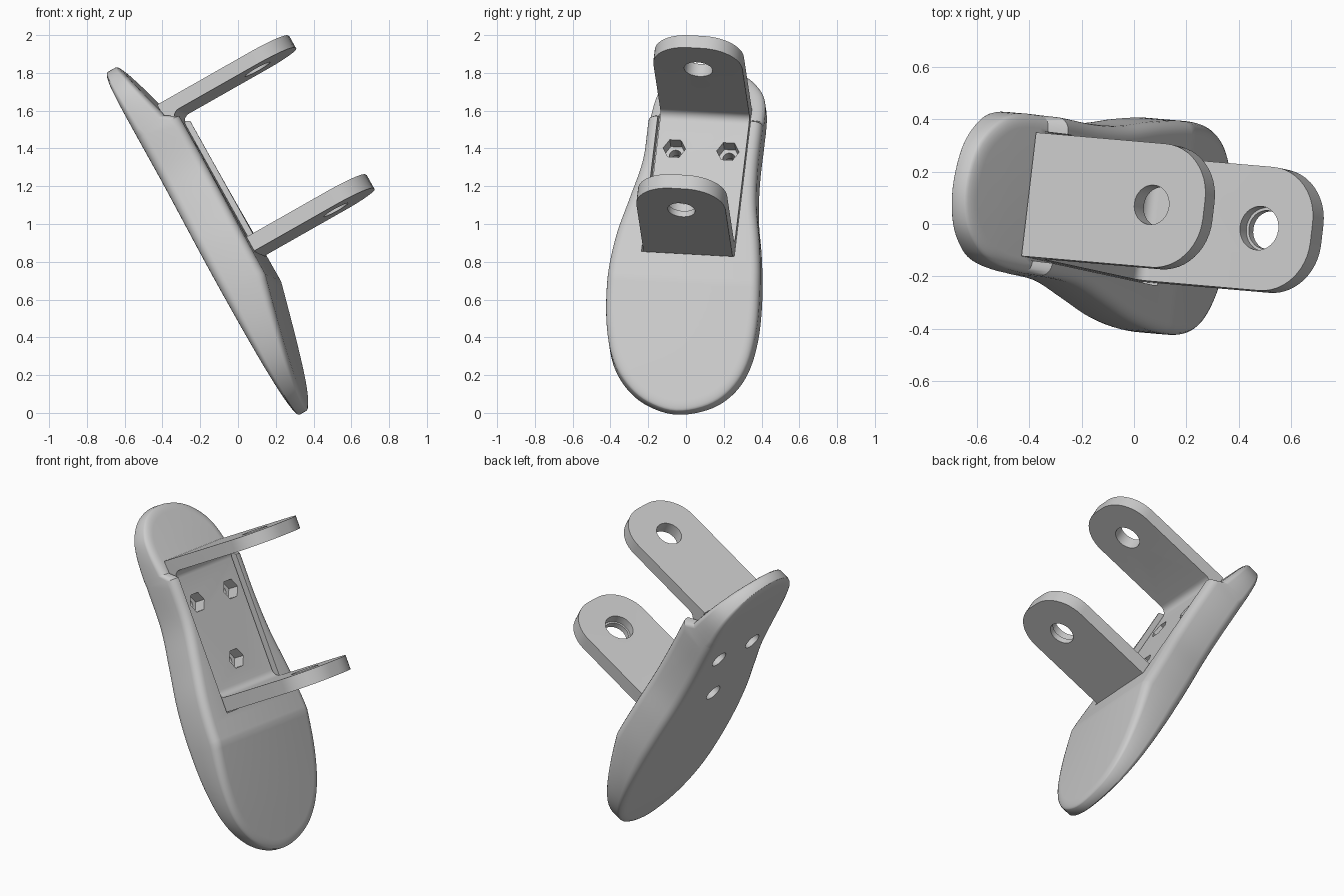
import bpy, bmesh, math
from mathutils import Matrix, Vector

if "Cube" in bpy.data.objects:
    bpy.data.objects.remove(bpy.data.objects["Cube"])

# Tilted frame: x runs heel to toe, y across the foot, z out of the instep
normal = Vector((0.867, -0.075, 0.492)).normalized()
along = Vector((0.488, -0.105, -0.866))
along = (along - normal * along.dot(normal)).normalized()
across = normal.cross(along)
TILT = Matrix((along, across, normal)).transposed().to_4x4()

grey = bpy.data.materials.new("light_grey")
grey.use_nodes = True
grey.diffuse_color = (0.6, 0.6, 0.6, 1)
grey.node_tree.nodes["Principled BSDF"].inputs["Base Color"].default_value = (0.6, 0.6, 0.6, 1)


def make_object(name, bm):
    bmesh.ops.recalc_face_normals(bm, faces=bm.faces[:])
    mesh = bpy.data.meshes.new(name)
    bm.to_mesh(mesh)
    bm.free()
    mesh.materials.append(grey)
    obj = bpy.data.objects.new(name, mesh)
    bpy.context.collection.objects.link(obj)
    return obj


def cut(target, bm):
    """Subtract a shape from the target, then drop the cutter."""
    cutter = make_object("cutter", bm)
    cutter.hide_render = True
    mod = target.modifiers.new("cut", 'BOOLEAN')
    mod.operation = 'DIFFERENCE'
    mod.solver = 'EXACT'
    mod.object = cutter
    bpy.context.view_layer.objects.active = target
    bpy.ops.object.modifier_apply(modifier=mod.name)
    bpy.data.objects.remove(cutter)


def box(lo, hi):
    bm = bmesh.new()
    bmesh.ops.create_cube(bm, size=1)
    for v in bm.verts:
        v.co = [l if c < 0 else h for c, l, h in zip(v.co, lo, hi)]
    return bm


def rod(axis, start, end, a, b, radius, sides=32):
    """Cylinder along x at (y, z) = (a, b), or along z at (x, y) = (a, b)."""
    bm = bmesh.new()
    bmesh.ops.create_cone(bm, cap_ends=True, segments=sides, radius1=radius,
                          radius2=radius, depth=end - start)
    mid = (start + end) / 2
    if axis == 'x':
        bm.transform(Matrix.Translation((mid, a, b)) @ Matrix.Rotation(math.pi / 2, 4, 'Y'))
    else:
        turn = math.pi / 6 if sides == 6 else 0
        bm.transform(Matrix.Translation((a, b, mid)) @ Matrix.Rotation(turn, 4, 'Z'))
        if sides == 6:  # a hexagon corner points along the foot
            bmesh.ops.rotate(bm, verts=bm.verts[:], cent=(a, b, mid),
                             matrix=Matrix.Rotation(math.pi / 6, 3, 'Z'))
    return bm


# ---- Foot: outline stations (x, left edge, right edge) ----
SOLE, INSTEP, ROUND = 0.265, 0.515, 0.05
heel, toe = Vector((-1.915, -0.04)), Vector((0.17, -0.01))
stations = [(-1.88, -0.18, 0.12), (-1.79, -0.27, 0.225), (-1.68, -0.308, 0.275),
            (-1.5, -0.322, 0.287), (-1.25, -0.327, 0.288), (-1.02, -0.372, 0.305),
            (-0.79, -0.42, 0.345), (-0.55, -0.44, 0.374), (-0.3, -0.425, 0.378),
            (-0.1, -0.375, 0.345), (0.04, -0.285, 0.27), (0.13, -0.165, 0.155)]
ctrl = ([heel] + [Vector((x, l)) for x, l, r in stations] + [toe]
        + [Vector((x, r)) for x, l, r in reversed(stations)])


def smooth_loop(pts, steps):
    out, n = [], len(pts)
    for i in range(n):
        p0, p1, p2, p3 = (pts[(i + k - 1) % n] for k in range(4))
        for s in range(steps):
            t = s / steps
            out.append(0.5 * (2 * p1 + (p2 - p0) * t + (2 * p0 - 5 * p1 + 4 * p2 - p3) * t * t
                              + (3 * p1 - p0 - 3 * p2 + p3) * t ** 3))
    return out


def top_height(x):
    prof = [(-1.92, 0.345), (-1.54, 0.45), (-1.5, INSTEP), (-0.53, INSTEP), (0.17, 0.335)]
    for (x0, z0), (x1, z1) in zip(prof, prof[1:]):
        if x <= x1:
            return z0 + (z1 - z0) * (x - x0) / (x1 - x0)
    return prof[-1][1]


outline = smooth_loop(ctrl, 5)
count = len(outline)
bm = bmesh.new()
rings = []
arc = [math.pi / 2 * k / 5 for k in range(6)]
levels = [(ROUND * (1 - math.sin(a)), SOLE + ROUND * (1 - math.cos(a))) for a in arc]
levels += [(inset, SOLE + INSTEP - z) for inset, z in reversed(levels)]
for inset, z in levels:
    ring = []
    for i, p in enumerate(outline):
        t = (outline[(i + 1) % count] - outline[i - 1]).normalized()
        ring.append(bm.verts.new((p.x - t.y * inset, p.y + t.x * inset, z)))
    rings.append(ring)
for a, b in zip(rings, rings[1:]):
    for i in range(count):
        j = (i + 1) % count
        bm.faces.new((a[i], a[j], b[j], b[i]))
for ring in (rings[0], rings[-1]):  # caps, strip by strip across the foot
    for i in range(count // 2):
        ids = dict.fromkeys((i, i + 1, count - i - 1, (count - i) % count))
        bm.faces.new([ring[k] for k in ids])
for x in (-1.54, -1.5, -0.53):  # crease lines of the top profile
    bmesh.ops.bisect_plane(bm, geom=bm.verts[:] + bm.edges[:] + bm.faces[:], dist=1e-5,
                           plane_co=(x, 0, 0), plane_no=(1, 0, 0))
for v in bm.verts:
    v.co.z = SOLE + (v.co.z - SOLE) * (top_height(v.co.x) - SOLE) / (INSTEP - SOLE)
foot = make_object("foot", bm)

# ---- Bracket: U profile with rounded arm ends and inner fillets ----
BACK, FRONT, TIP, PLATE = -1.612, -0.68, 1.21, 0.485
Y0, Y1 = -0.26, 0.215
MID = (Y0 + Y1) / 2
profile = [(BACK, 0.44), (BACK, TIP), (-1.537, TIP), (-1.537, PLATE),
           (-0.765, PLATE), (-0.765, TIP), (FRONT, TIP), (FRONT, 0.44)]
bm = bmesh.new()
face = bm.faces.new([bm.verts.new((x, Y0, z)) for x, z in profile])
grown = bmesh.ops.extrude_face_region(bm, geom=[face])
bmesh.ops.translate(bm, vec=(0, Y1 - Y0, 0),
                    verts=[g for g in grown["geom"] if isinstance(g, bmesh.types.BMVert)])


def bevel(match, offset, segments):
    bmesh.ops.bevel(bm, geom=[e for e in bm.edges if match(*(v.co for v in e.verts))],
                    offset=offset, segments=segments, profile=0.5, affect='EDGES')


bevel(lambda a, b: min(a.z, b.z) > TIP - 0.01 and abs(a.x - b.x) > 0.01, 0.2, 12)
bevel(lambda a, b: abs(a.z - PLATE) < 0.001 and abs(b.z - PLATE) < 0.001
      and abs(a.y - b.y) > 0.1, 0.045, 6)
bracket = make_object("bracket", bm)

# Seat for the bracket in the foot
cut(foot, box((BACK - 0.01, Y0 - 0.01, 0.445), (FRONT + 0.005, Y1 + 0.01, 0.8)))

# Three bolt holes with hexagonal nut pockets and counterbores in the sole
for x, y in ((-1.326, MID - 0.143), (-1.326, MID + 0.143), (-0.945, MID)):
    cut(bracket, rod('z', 0.4, 0.55, x, y, 0.06, 6))
    cut(foot, rod('z', 0.41, 0.6, x, y, 0.06, 6))
    cut(foot, rod('z', 0.2, 0.5, x, y, 0.032))
    cut(foot, rod('z', 0.2, 0.35, x, y, 0.052))

# Upper arm: shaft hole and four counterbored screw holes
AXLE = 0.98
cut(bracket, rod('x', -1.7, -1.45, MID, AXLE, 0.076))
for k in range(4):
    y = MID + 0.15 * math.cos(k * math.pi / 2)
    z = AXLE + 0.15 * math.sin(k * math.pi / 2)
    cut(bracket, rod('x', -1.7, -1.45, y, z, 0.022, 20))
    cut(bracket, rod('x', -1.567, -1.45, y, z, 0.05, 24))

# Lower arm: stepped bearing hole
cut(bracket, rod('x', -0.85, -0.6, MID, AXLE, 0.073))
cut(bracket, rod('x', -0.85, -0.715, MID, AXLE, 0.084))

# Tilt the parts into place and smooth them
for obj in (foot, bracket):
    obj.data.transform(TILT)
    bpy.ops.object.select_all(action='DESELECT')
    obj.select_set(True)
    bpy.context.view_layer.objects.active = obj
    bpy.ops.object.shade_smooth_by_angle(angle=math.radians(30))
